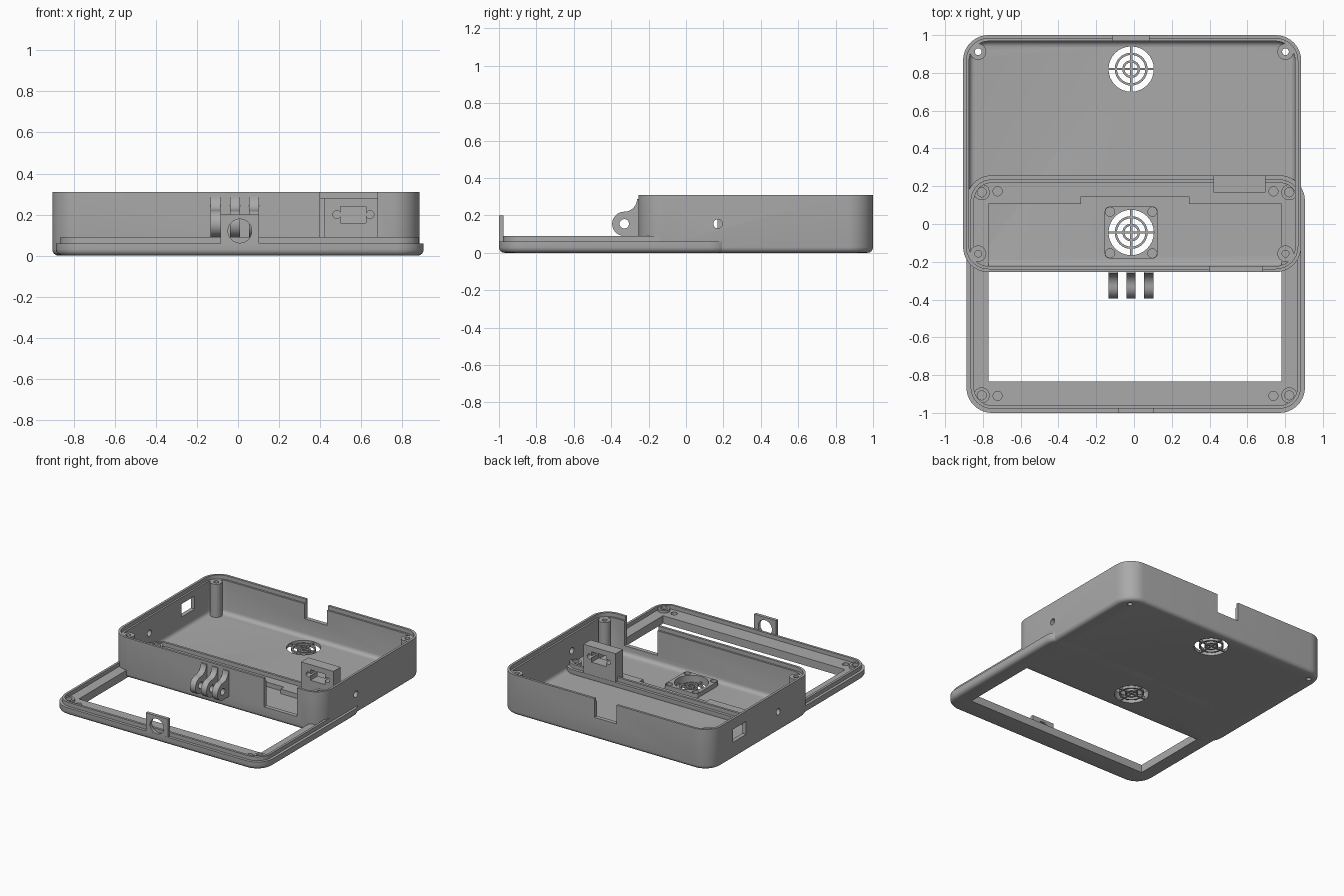
import bpy, bmesh, math
from mathutils import Vector

if "Cube" in bpy.data.objects:
    bpy.data.objects.remove(bpy.data.objects["Cube"])

grey = bpy.data.materials.new("plain_grey")
grey.diffuse_color = (0.40, 0.40, 0.40, 1)
grey.use_nodes = True
grey.node_tree.nodes["Principled BSDF"].inputs["Base Color"].default_value = grey.diffuse_color


def finish(name, bm):
    bmesh.ops.recalc_face_normals(bm, faces=bm.faces)
    me = bpy.data.meshes.new(name)
    bm.to_mesh(me)
    bm.free()
    ob = bpy.data.objects.new(name, me)
    bpy.context.collection.objects.link(ob)
    me.materials.append(grey)
    return ob


def rounded(x0, x1, y0, y1, r, n=10):
    """Outline of a rounded rectangle."""
    pts = []
    for k, (cx, cy) in enumerate([(x1 - r, y1 - r), (x0 + r, y1 - r), (x0 + r, y0 + r), (x1 - r, y0 + r)]):
        for i in range(n + 1):
            a = math.pi / 2 * (k + i / n)
            pts.append((cx + r * math.cos(a), cy + r * math.sin(a)))
    return pts


def loft(name, rings, closed=False):
    """Skin equal-length rings of points, capped at both ends or closed on itself."""
    bm = bmesh.new()
    vs = [[bm.verts.new(p) for p in ring] for ring in rings]
    n = len(vs[0])
    for a, b in zip(vs, vs[1:] + vs[:1] if closed else vs[1:]):
        for i in range(n):
            j = (i + 1) % n
            bm.faces.new((a[i], a[j], b[j], b[i]))
    if not closed:
        bm.faces.new(vs[0])
        bm.faces.new(vs[-1])
    return finish(name, bm)


def tray(name, x0, x1, y0, y1, r, profile):
    """Rounded-rectangle body from (inset, height) pairs."""
    return loft(name, [[(x, y, z) for x, y in rounded(x0 + d, x1 - d, y0 + d, y1 - d, r - d)]
                       for d, z in profile])


def box(name, x0, x1, y0, y1, z0, z1):
    pts = [(x0, y0), (x1, y0), (x1, y1), (x0, y1)]
    return loft(name, [[(x, y, z) for x, y in pts] for z in (z0, z1)])


def rod(name, centre, r, a, b, axis="z", n=32):
    """Cylinder between a and b along an axis; centre gives the other two coordinates."""
    def place(u, v, w):
        return {"z": (u, v, w), "x": (w, u, v), "y": (u, w, v)}[axis]
    circle = [(centre[0] + r * math.cos(t * math.tau / n), centre[1] + r * math.sin(t * math.tau / n))
              for t in range(n)]
    return loft(name, [[place(u, v, w) for u, v in circle] for w in (a, b)])


def tube(name, x, y, ro, ri, z0, z1, n=32):
    return loft(name, [[(x + r * math.cos(t * math.tau / n), y + r * math.sin(t * math.tau / n), z)
                        for t in range(n)] for r, z in ((ro, z0), (ro, z1), (ri, z1), (ri, z0))], True)


def cut(ob, *cutters):
    for c in cutters:
        c.hide_render = True
        m = ob.modifiers.new("cut", "BOOLEAN")
        m.operation, m.solver, m.object = "DIFFERENCE", "EXACT", c
        bpy.context.view_layer.objects.active = ob
        bpy.ops.object.modifier_apply(modifier=m.name)
        bpy.data.objects.remove(c)


def bottom_round(r, n=4):
    return [(r * (1 - math.sin(i / n * math.pi / 2)), r * (1 - math.cos(i / n * math.pi / 2)))
            for i in range(n + 1)]


# case shell with rounded bottom edge, stepped rim and filleted floor
FLOOR = 0.025
inner = [(0.032 + d, FLOOR + z) for d, z in reversed(bottom_round(0.03))]
shell = tray("case_shell", -0.905, 0.885, -0.255, 1.0, 0.135,
             bottom_round(0.03) + [(0, 0.31), (0.018, 0.31), (0.018, 0.28), (0.032, 0.28)] + inner)
bosses = [(x, y) for x in (-0.825, 0.802) for y in (-0.157, 0.912)]
fans = [(-0.015, 0.82), (-0.015, -0.045)]
cut(shell,
    box("connector_notch", 0.40, 0.68, -0.4, -0.19, 0.09, 0.4),
    box("back_notch", -0.11, 0.08, 0.9, 1.1, 0.165, 0.4),
    box("side_window", -1.0, -0.85, 0.56, 0.72, 0.13, 0.23),
    rod("side_hole", (0.17, 0.155), 0.024, -1.1, 1.1, "x"),
    *[rod("screw_hole", p, 0.018, -0.1, 0.1) for p in bosses],
    *[rod("fan_hole", p, 0.12, -0.1, 0.1) for p in fans])

# screw posts in the case corners
for x, y in bosses:
    tube("screw_post", x, y, 0.043, 0.018, 0.02, 0.28)

# vent grilles: rings and crossed spokes
for x, y in fans:
    for r in (0.087, 0.047):
        tube("grille_ring", x, y, r, r - 0.012, 0.002, 0.022)
    box("grille_spoke", x - 0.121, x + 0.121, y - 0.006, y + 0.006, 0.003, 0.021)
    box("grille_spoke", x - 0.006, x + 0.006, y - 0.121, y + 0.121, 0.003, 0.021)

# raised square mount around the inner vent
fx, fy = fans[1]
mount = tray("fan_mount", fx - 0.14, fx + 0.14, fy - 0.137, fy + 0.137, 0.025, [(0, 0.02), (0, 0.06)])
cut(mount, rod("mount_hole", (fx, fy), 0.12, -0.1, 0.2),
    *[rod("mount_screw", (fx + sx * 0.112, fy + sy * 0.11), 0.024, 0.03, 0.2)
      for sx in (-1, 1) for sy in (-1, 1)])

# three hinge fingers on the front wall
hy, hz, hr = -0.33, 0.155, 0.065
side = [(-0.24, hz - hr)]
side += [(hy - hr * math.sin(i * math.pi / 14), hz - hr * math.cos(i * math.pi / 14)) for i in range(15)]
side += [(hy + 0.068 * math.sin(i * math.pi / 16), 0.288 - 0.068 * math.cos(i * math.pi / 16))
         for i in range(1, 9)]
side += [(-0.24, 0.288)]
for x in (-0.11, -0.015, 0.078):
    finger = loft("hinge_finger", [[(x + d, y, z) for y, z in side] for d in (-0.024, 0.024)])
    cut(finger, rod("pin_hole", (hy, hz), 0.025, -1, 1, "x"))

# lid frame with raised locating ridge and stepped window
lid = tray("lid_frame", -0.887, 0.905, -1.0, 0.258, 0.135,
           bottom_round(0.03) + [(0, 0.06), (0.022, 0.06), (0.022, 0.09), (0.04, 0.09), (0.04, 0.06)])
window = [(-0.77, -0.835), (0.78, -0.835), (0.78, 0.105), (0.29, 0.105),
          (0.29, 0.145), (-0.28, 0.145), (-0.28, 0.105), (-0.77, 0.105)]
cut(lid, loft("lid_window", [[(x, y, z) for x, y in window] for z in (-0.1, 0.2)]),
    *[rod("magnet_recess", (x, y), 0.024, 0.035, 0.2) for x in (-0.722, 0.738) for y in (-0.91, 0.173)])

# locating collars in the lid corners
for x in (-0.806, 0.822):
    for y in (-0.907, 0.168):
        tube("lid_collar", x, y, 0.042, 0.024, 0.05, 0.08)

# front tab with a round cable hole
tab = box("lid_tab", -0.085, 0.103, -0.9995, -0.975, 0.035, 0.2)
cut(tab, rod("tab_hole", (0.009, 0.12), 0.058, -1.2, -0.8, "y"))

# connector block at the rear of the lid
block = box("connector_block", 0.42, 0.695, 0.168, 0.256, 0.05, 0.28)
cut(block, box("connector_slot", 0.50, 0.625, 0.0, 0.5, 0.16, 0.24),
    *[rod("connector_screw", (x, 0.2), 0.019, 0.0, 0.5, "y") for x in (0.482, 0.643)])

# smooth the curved sides while keeping edges sharp
bpy.ops.object.select_all(action="DESELECT")
for ob in bpy.context.scene.objects:
    ob.select_set(True)
bpy.context.view_layer.objects.active = shell
bpy.ops.object.shade_smooth_by_angle(angle=math.radians(30))
